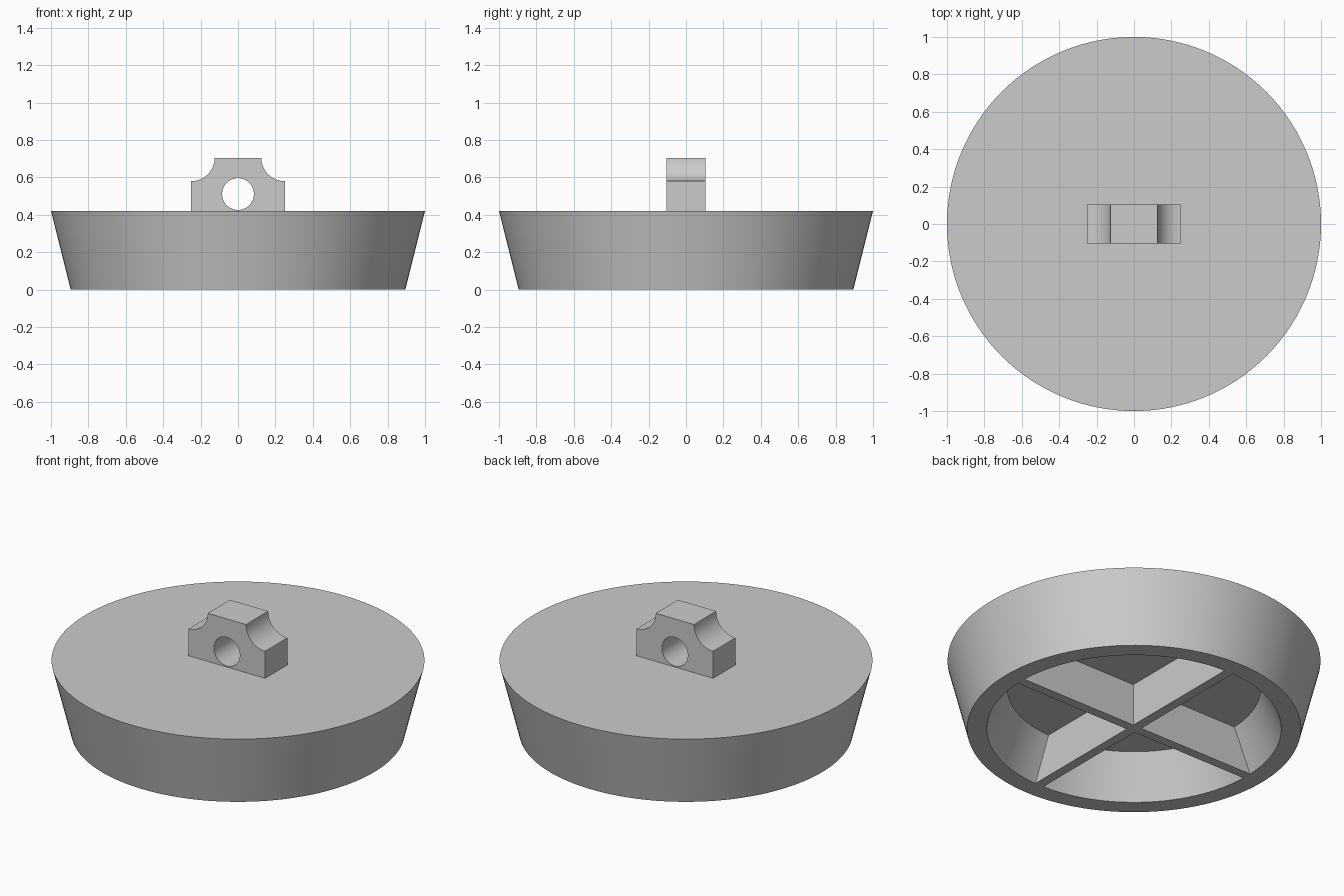
import bpy, bmesh
from math import cos, sin, pi, radians
from mathutils import Matrix

cube = bpy.data.objects.get("Cube")
if cube:
    bpy.data.objects.remove(cube, do_unlink=True)

grey = bpy.data.materials.new("light_grey")
grey.use_nodes = True
colour = (0.6, 0.6, 0.6, 1)
grey.diffuse_color = colour
grey.node_tree.nodes["Principled BSDF"].inputs["Base Color"].default_value = colour

SEGMENTS = 128
TOP = 0.42        # height of the disc
CEILING = 0.25    # height of the hollow underneath


def finish(name, bm):
    """Weld, orient and shade a mesh, then add it to the scene."""
    bmesh.ops.remove_doubles(bm, verts=bm.verts, dist=0.0001)
    bmesh.ops.recalc_face_normals(bm, faces=bm.faces)
    mesh = bpy.data.meshes.new(name)
    bm.to_mesh(mesh)
    bm.free()
    mesh.materials.clear()
    mesh.materials.append(grey)
    obj = bpy.data.objects.new(name, mesh)
    bpy.context.collection.objects.link(obj)
    bpy.ops.object.select_all(action='DESELECT')
    obj.select_set(True)
    bpy.context.view_layer.objects.active = obj
    bpy.ops.object.shade_smooth_by_angle(angle=radians(30))
    return obj


# Tapered disc with a hollow underside, as stacked rings
bm = bmesh.new()
profile = [(0.68, CEILING), (0.79, 0), (0.895, 0), (1, TOP)]
rings = []
for r, z in profile:
    angles = [2 * pi * i / SEGMENTS for i in range(SEGMENTS)]
    rings.append([bm.verts.new((r * cos(a), r * sin(a), z)) for a in angles])
for low, high in zip(rings, rings[1:]):
    for i in range(SEGMENTS):
        j = (i + 1) % SEGMENTS
        bm.faces.new((low[i], low[j], high[j], high[i]))
bm.faces.new(rings[0])
bm.faces.new(rings[-1])
finish("stopper_body", bm)

# Cross of ribs inside the hollow, following its sloping wall
bm = bmesh.new()
half = 0.028
loops = []
for reach, z in ((0.79, 0), (0.68, CEILING + 0.002)):
    loop = []
    for k in range(4):
        turn = Matrix.Rotation(k * pi / 2, 3, 'Z')
        for x, y in ((reach, -half), (reach, half), (half, half)):
            loop.append(bm.verts.new(turn @ Matrix.Translation((x, y, z)).to_translation()))
    loops.append(loop)
for i in range(12):
    j = (i + 1) % 12
    bm.faces.new((loops[0][i], loops[0][j], loops[1][j], loops[1][i]))
for loop in loops:
    bm.faces.new(loop)
finish("cross_ribs", bm)

# Lug on top: scooped shoulders and a round hole, extruded from its outline
width, peak, scoop = 0.25, 0.705, 0.125
right = [(width, TOP - 0.01)]
for i in range(25):
    a = -pi / 2 - i * pi / 48
    right.append((width + scoop * cos(a), peak + scoop * sin(a)))
outline = right + [(-x, z) for x, z in reversed(right)]
hole = [(0.085 * cos(i * pi / 32), 0.511 + 0.085 * sin(i * pi / 32)) for i in range(64)]

curve = bpy.data.curves.new("lug_outline", 'CURVE')
curve.dimensions = '2D'
curve.fill_mode = 'BOTH'
curve.extrude = 0.104
for points in (outline, hole):
    spline = curve.splines.new('POLY')
    spline.points.add(len(points) - 1)
    spline.use_cyclic_u = True
    for p, (x, z) in zip(spline.points, points):
        p.co = (x, z, 0, 1)
helper = bpy.data.objects.new("lug_outline", curve)
bpy.context.collection.objects.link(helper)
bpy.context.view_layer.update()
solid = bpy.data.meshes.new_from_object(
    helper.evaluated_get(bpy.context.evaluated_depsgraph_get()))
bm = bmesh.new()
bm.from_mesh(solid)
bm.transform(Matrix.Rotation(pi / 2, 4, 'X'))
bpy.data.objects.remove(helper, do_unlink=True)
bpy.data.meshes.remove(solid)
finish("chain_lug", bm)
